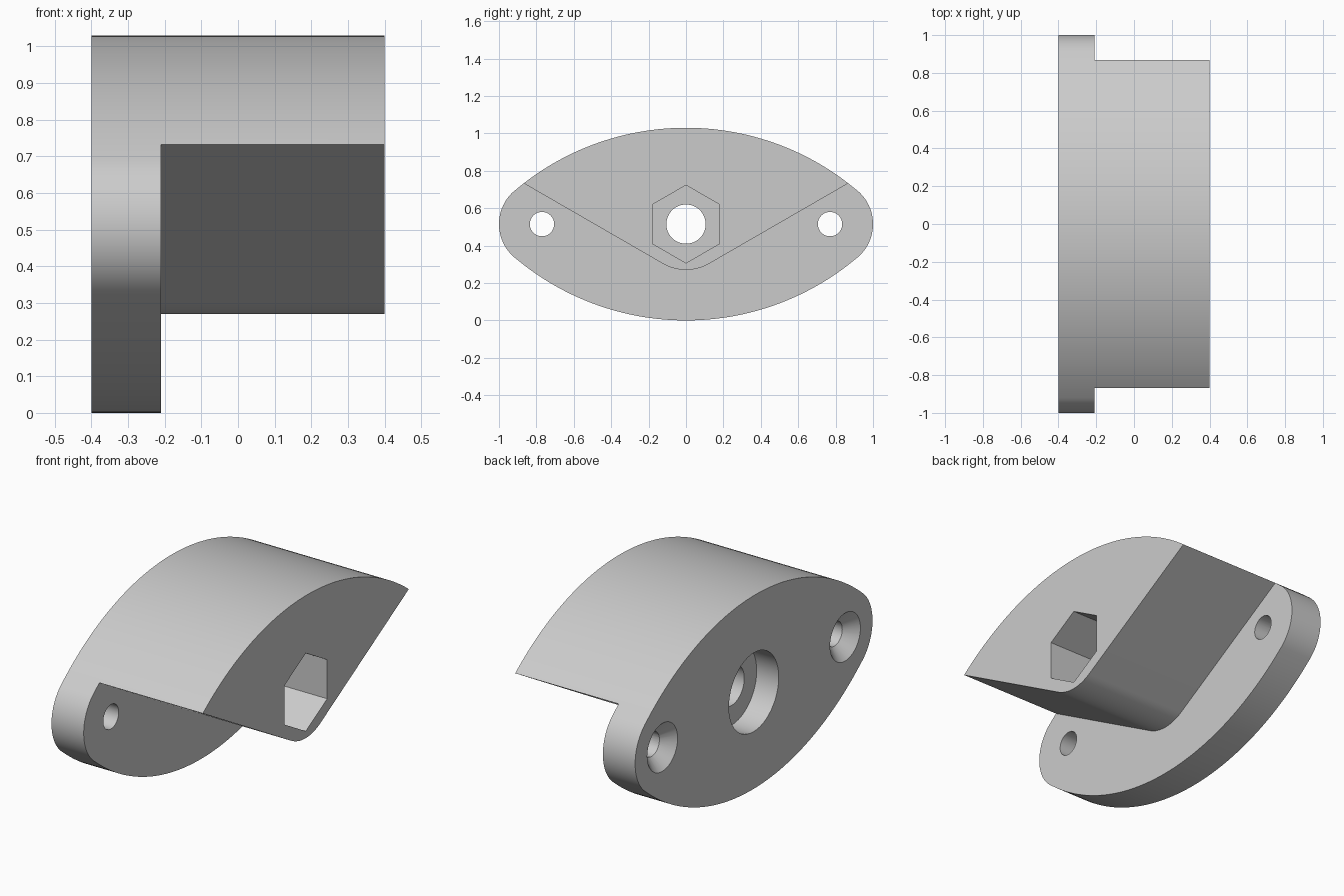
import bpy, bmesh
from math import sin, cos, atan2, radians, hypot, tan, pi

cube = bpy.data.objects.get("Cube")
if cube:
    bpy.data.objects.remove(cube, do_unlink=True)

CZ = 0.515                        # height of the main axis
BACK, STEP, FRONT = -0.40, -0.21, 0.40
END_R, END_Y = 0.234, 0.766       # rounded ends of the plate
BIG_R, BIG_C = 1.416, 0.901       # wide arcs above and below
NOSE_R = 0.245                    # rounded lower edge of the block

grey = bpy.data.materials.new("light_grey")
grey.use_nodes = True
grey.diffuse_color = (0.6, 0.6, 0.6, 1)
grey.node_tree.nodes["Principled BSDF"].inputs["Base Color"].default_value = (0.6, 0.6, 0.6, 1)


def arc(y, z, r, a0, a1, n):
    return [(y + r * cos(a0 + (a1 - a0) * i / n), z + r * sin(a0 + (a1 - a0) * i / n))
            for i in range(n + 1)]


def ring(y, r, n=48, turn=0.0):
    return arc(y, CZ, r, turn, turn + 2 * pi, n)[:-1]


def loft(name, x0, loop0, x1, loop1=None):
    """Solid between two matching (y, z) loops set at x0 and x1."""
    bm = bmesh.new()
    a = [bm.verts.new((x0, y, z)) for y, z in loop0]
    b = [bm.verts.new((x1, y, z)) for y, z in (loop1 or loop0)]
    bm.faces.new(a[::-1])
    bm.faces.new(b)
    for i in range(len(a)):
        j = (i + 1) % len(a)
        bm.faces.new((a[i], a[j], b[j], b[i]))
    bmesh.ops.recalc_face_normals(bm, faces=bm.faces)
    mesh = bpy.data.meshes.new(name)
    bm.to_mesh(mesh)
    bm.free()
    mesh.materials.append(grey)
    obj = bpy.data.objects.new(name, mesh)
    bpy.context.collection.objects.link(obj)
    return obj


# Body: lens outline with rounded ends, full depth
t = atan2(BIG_C, END_Y)
outline = (arc(END_Y, CZ, END_R, -t, t, 24)
           + arc(0, CZ - BIG_C, BIG_R, t, pi - t, 64)[1:]
           + arc(-END_Y, CZ, END_R, pi - t, pi + t, 24)[1:]
           + arc(0, CZ + BIG_C, BIG_R, pi + t, 2 * pi - t, 64)[1:-1])
body = loft("mounting_block", BACK, outline, FRONT)

# Space under the V-shaped block, in front of the plate
nose = arc(0, CZ, NOSE_R, radians(-120), radians(-60), 16)
reach = 1.3
rise = nose[-1][1] + (reach - nose[-1][0]) * tan(radians(30))
under = [(-reach, rise)] + nose + [(reach, rise), (reach, -0.3), (-reach, -0.3)]
cutters = [loft("under_cutter", STEP, under, FRONT + 0.1)]

# Centre bolt hole, round recess behind and hexagonal pocket in front
cutters.append(loft("bolt_hole_cutter", BACK - 0.1, ring(0, 0.105), FRONT + 0.1))
cutters.append(loft("recess_cutter", BACK - 0.1, ring(0, 0.21), BACK + 0.13))
cutters.append(loft("hex_cutter", 0.0, ring(0, 0.208, 6, pi / 2), FRONT + 0.1))

# Countersunk screw holes at both ends
for y in (-0.77, 0.77):
    cutters.append(loft("screw_hole_cutter", BACK - 0.1, ring(y, 0.065), STEP + 0.1))
    cutters.append(loft("countersink_cutter", BACK - 0.01, ring(y, 0.138),
                        BACK + 0.073, ring(y, 0.055)))

bpy.ops.object.select_all(action='DESELECT')
bpy.context.view_layer.objects.active = body
body.select_set(True)
for cutter in cutters:
    mod = body.modifiers.new("cut", 'BOOLEAN')
    mod.operation = 'DIFFERENCE'
    mod.solver = 'EXACT'
    mod.object = cutter
    bpy.ops.object.modifier_apply(modifier=mod.name)
    bpy.data.objects.remove(cutter, do_unlink=True)
bpy.ops.object.shade_smooth_by_angle(angle=radians(30))
